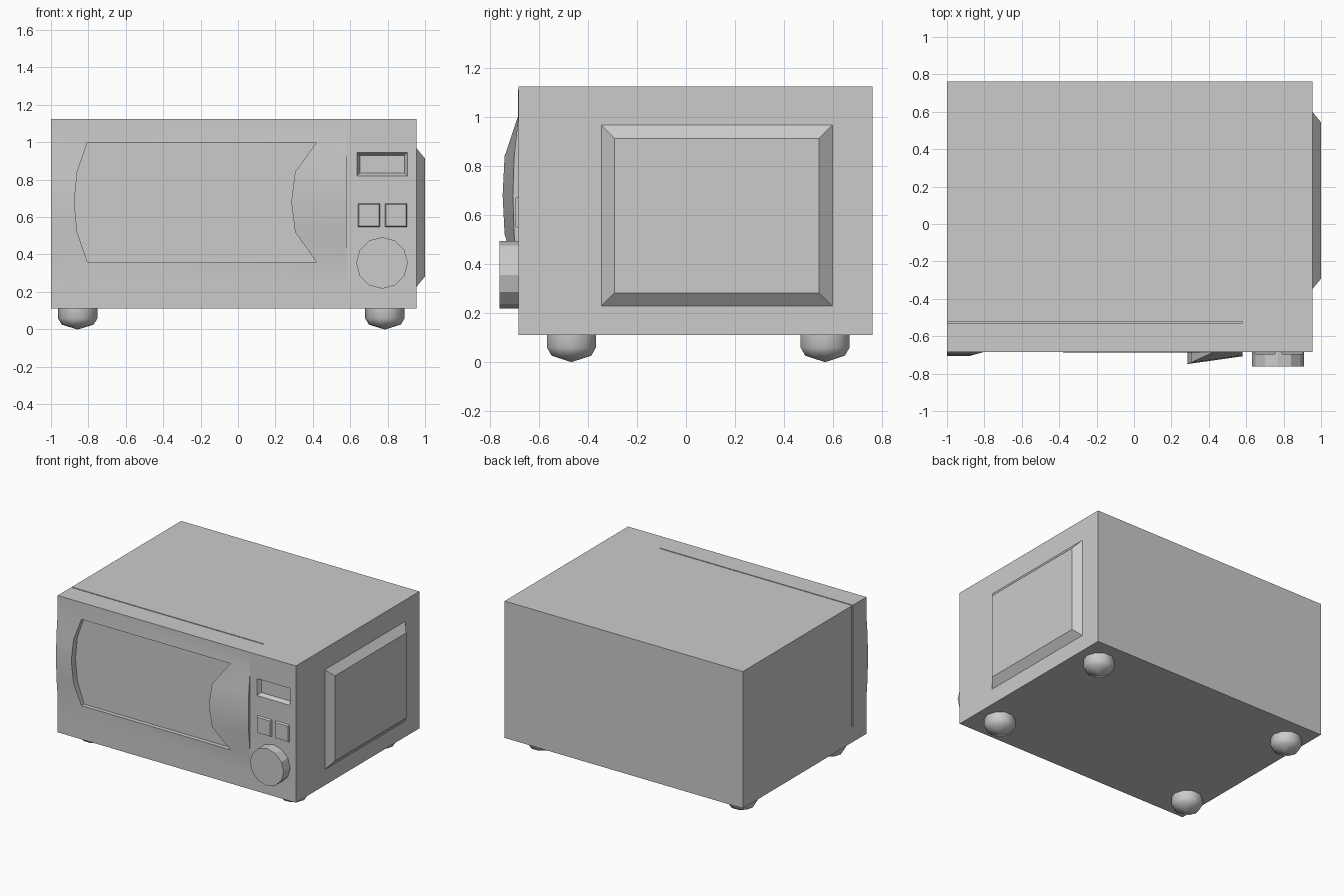
import bpy, bmesh, math

if "Cube" in bpy.data.objects:
    bpy.data.objects.remove(bpy.data.objects["Cube"])

FRONT = -0.685


def finish(name, bm, smooth=None):
    bmesh.ops.recalc_face_normals(bm, faces=bm.faces)
    me = bpy.data.meshes.new(name)
    bm.to_mesh(me)
    bm.free()
    ob = bpy.data.objects.new(name, me)
    bpy.context.collection.objects.link(ob)
    if smooth:
        bpy.ops.object.select_all(action='DESELECT')
        ob.select_set(True)
        bpy.context.view_layer.objects.active = ob
        bpy.ops.object.shade_smooth_by_angle(angle=math.radians(smooth))
    return ob


def loft(name, rings, smooth=None):
    """Skin between equal-length point rings and cap both ends."""
    bm = bmesh.new()
    vs = [[bm.verts.new(p) for p in r] for r in rings]
    n = len(vs[0])
    for a, b in zip(vs, vs[1:]):
        for i in range(n):
            j = (i + 1) % n
            bm.faces.new((a[i], a[j], b[j], b[i]))
    bm.faces.new(vs[0])
    bm.faces.new(vs[-1])
    return finish(name, bm, smooth)


def rect(axis, d, u0, u1, z0, z1):
    """Upright rectangle at distance d along x or y."""
    c = [(u0, z0), (u1, z0), (u1, z1), (u0, z1)]
    return [(d, u, z) if axis == 'x' else (u, d, z) for u, z in c]


def pad(name, axis, d0, d1, r, inset):
    """Rectangular block whose face at d1 is inset."""
    s = (r[0] + inset, r[1] - inset, r[2] + inset, r[3] - inset)
    return loft(name, [rect(axis, d0, *r), rect(axis, d1, *s)])


def cut(ob, cutter):
    m = ob.modifiers.new('cut', 'BOOLEAN')
    m.operation, m.solver, m.object = 'DIFFERENCE', 'EXACT', cutter
    bpy.ops.object.select_all(action='DESELECT')
    bpy.context.view_layer.objects.active = ob
    ob.select_set(True)
    bpy.ops.object.modifier_apply(modifier=m.name)
    bpy.data.objects.remove(cutter)


# Casing, notched for the door and recessed for the display
casing = pad('casing', 'y', 0.762, FRONT, (-1, 0.955, 0.11, 1.125), 0)
cut(casing, pad('door_notch', 'y', -0.52, -1, (-1.2, 0.58, 0.225, 1.3), 0))
cut(casing, loft('display_cutter', [
    rect('y', FRONT - 0.03, 0.619, 0.921, 0.805, 0.96),
    rect('y', FRONT + 0.03, 0.651, 0.889, 0.835, 0.93)]))

# Door: bulged front with a curved-edge recessed window and a pull on the right
rows = [  # z, window left x, window right x, bulge left, at pull, right edge
    (1.125, -0.805, 0.42, 0, 0, 0),
    (1.00, -0.805, 0.42, 0, 0.002, 0),
    (0.84, -0.86, 0.305, 0.015, 0.056, 0.017),
    (0.68, -0.875, 0.285, 0.02, 0.064, 0.022),
    (0.52, -0.86, 0.305, 0.015, 0.056, 0.017),
    (0.36, -0.805, 0.42, 0, 0.002, 0),
    (0.225, -0.805, 0.42, 0, 0, 0)]
bm = bmesh.new()
g = [[bm.verts.new((x, FRONT - b, z)) for x, b in
      ((-1, bl), (wl, bl), (wr, bp), (0.58, br))]
     for z, wl, wr, bl, bp, br in rows]
for i in range(6):
    for j in range(3):
        if j != 1 or i in (0, 5):
            bm.faces.new((g[i][j], g[i][j + 1], g[i + 1][j + 1], g[i + 1][j]))


def sink(loop, y):
    """Extrude a loop straight back to depth y and close it."""
    back = [bm.verts.new((v.co.x, y, v.co.z)) for v in loop]
    for k in range(len(loop)):
        m = (k + 1) % len(loop)
        bm.faces.new((loop[k], loop[m], back[m], back[k]))
    bm.faces.new(back)


sink([g[i][1] for i in range(1, 6)] + [g[i][2] for i in range(5, 0, -1)], -0.655)
sink([g[i][0] for i in range(7)] + g[6][1:3]
     + [g[i][3] for i in range(6, -1, -1)] + [g[0][2], g[0][1]], -0.528)
finish('door', bm, 30)

# Raised side panel
pad('side_panel', 'x', 0.95, 1.0, (-0.352, 0.604, 0.222, 0.973), 0.06)

# Two push buttons
for i, x in enumerate((0.70, 0.845)):
    pad(f'button_{i + 1}', 'y', FRONT + 0.005, FRONT - 0.014,
        (x - 0.061, x + 0.061, 0.545, 0.676), 0.008)


def circle(n, r):
    return [(r * math.cos(2 * math.pi * k / n), r * math.sin(2 * math.pi * k / n))
            for k in range(n)]


# Timer knob
loft('timer_knob', [[(0.77 + a, y, 0.355 + b) for a, b in circle(12, 0.138)]
                    for y in (FRONT + 0.005, -0.762)])

# Rounded feet
for i, x in enumerate((-0.857, 0.785)):
    for j, y in enumerate((-0.468, 0.568)):
        loft(f'foot_{2 * i + j + 1}',
             [[(x + a, y + b, z) for a, b in circle(10, r)]
              for r, z in ((0.105, 0.115), (0.105, 0.058), (0.085, 0.025), (0.004, 0))], 60)
